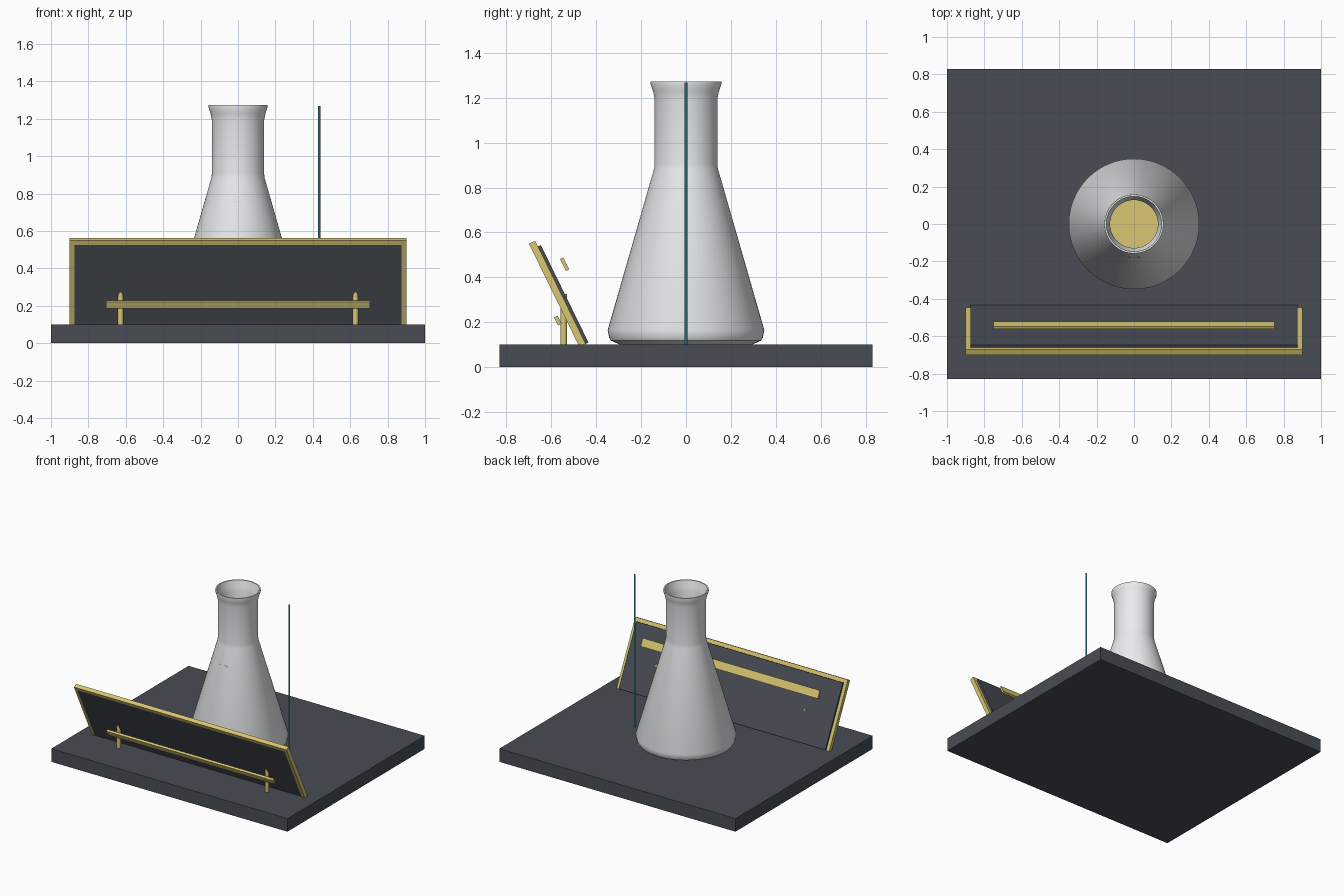
import bpy, bmesh, math
from mathutils import Vector, Matrix

if "Cube" in bpy.data.objects:
    bpy.data.objects.remove(bpy.data.objects["Cube"])


def material(name, rgb):
    m = bpy.data.materials.new(name)
    m.diffuse_color = (*rgb, 1)
    m.use_nodes = True
    m.node_tree.nodes["Principled BSDF"].inputs["Base Color"].default_value = m.diffuse_color
    return m


DARK = material("slate", (0.065, 0.075, 0.09))
GOLD = material("gold", (0.69, 0.57, 0.17))
TEAL = material("teal", (0.10, 0.47, 0.53))
GLASS = material("pale_glass", (0.82, 0.84, 0.85))


def finish(name, bm, mat, smooth=False):
    bmesh.ops.recalc_face_normals(bm, faces=bm.faces)
    me = bpy.data.meshes.new(name)
    bm.to_mesh(me)
    bm.free()
    ob = bpy.data.objects.new(name, me)
    bpy.context.collection.objects.link(ob)
    me.materials.append(mat)
    if smooth:
        bpy.ops.object.select_all(action='DESELECT')
        ob.select_set(True)
        bpy.context.view_layer.objects.active = ob
        bpy.ops.object.shade_smooth_by_angle(angle=math.radians(30))
    return ob


def box(name, lo, hi, mat, frame=Matrix()):
    lo, hi = Vector(lo), Vector(hi)
    bm = bmesh.new()
    bmesh.ops.create_cube(bm, size=1)
    for v in bm.verts:
        v.co = frame @ Vector([(a + b) / 2 + c * (b - a) for a, b, c in zip(lo, hi, v.co)])
    return finish(name, bm, mat)


def lathe(name, profile, mat, segments, center=(0, 0)):
    # Profile is (radius, z); both ends may sit on the axis
    bm = bmesh.new()
    vs = [bm.verts.new((r, 0, z)) for r, z in profile]
    es = [bm.edges.new(p) for p in zip(vs, vs[1:])]
    bmesh.ops.spin(bm, geom=vs + es, axis=(0, 0, 1), cent=(0, 0, 0),
                   angle=2 * math.pi, steps=segments)
    bmesh.ops.remove_doubles(bm, verts=bm.verts, dist=1e-5)
    bmesh.ops.translate(bm, verts=bm.verts, vec=(*center, 0))
    return finish(name, bm, mat, True)


# Base slab
box("base_slab", (-1, -0.83, 0), (1, 0.83, 0.1), DARK)

# Hollow flask: outside up, over the lip, inside down
lathe("flask", [(0, 0.1), (0.295, 0.1), (0.335, 0.118), (0.342, 0.13), (0.349, 0.165),
                (0.142, 0.885), (0.14, 0.905), (0.14, 1.195), (0.147, 1.23),
                (0.158, 1.262), (0.157, 1.273), (0.148, 1.273), (0.136, 1.225),
                (0.128, 1.195), (0.128, 0.9), (0.335, 0.165), (0.325, 0.125),
                (0.29, 0.112), (0, 0.112)], GLASS, 64)

# Liquid and its fill mark on the front of the glass
lathe("liquid", [(0, 0.115), (0.28, 0.115), (0.32, 0.13), (0.33, 0.165),
                 (0.167, 0.745), (0, 0.745)], GOLD, 64)
box("fill_mark", (-0.03, -0.179, 0.753), (0.03, -0.174, 0.757), GLASS)

# Measuring rod
lathe("measuring_rod", [(0, 0.1), (0.006, 0.1), (0.006, 1.268), (0, 1.268)], TEAL, 8, (0.434, 0))

# Tilted sign: local x across, y along the slope, z along the back-facing normal
up = Vector((0, -0.439, 0.898)).normalized()
back = Vector((0, up.z, -up.y))
sign = Matrix.Translation((0, -0.48, 0.1)) @ Matrix((Vector((1, 0, 0)), up, back)).transposed().to_4x4()

box("sign_panel", (-0.875, -0.012, 0.004), (0.875, 0.472, 0.045), DARK, sign)
box("sign_top_trim", (-0.9, 0.472, 0), (0.9, 0.5, 0.031), GOLD, sign)
for side, s in (("left", -1), ("right", 1)):
    a, b = sorted((s * 0.875, s * 0.9))
    box(side + "_trim", (a, -0.015, 0), (b, 0.472, 0.031), GOLD, sign)
    # Posts piercing the sign
    lathe(side + "_post", [(0, 0.09), (0.015, 0.09), (0.015, 0.325), (0, 0.325)],
          GOLD, 16, (s * 0.628, -0.545))


def rail(name, half_len, y, z, height, depth):
    m = sign.copy()
    m.translation = (0, y, z)
    box(name, (-half_len, -height / 2, -depth / 2), (half_len, height / 2, depth / 2), GOLD, m)


# Rails in front of and behind the sign
rail("front_rail", 0.705, -0.571, 0.207, 0.04, 0.018)
rail("rear_rail", 0.75, -0.541, 0.458, 0.06, 0.016)
